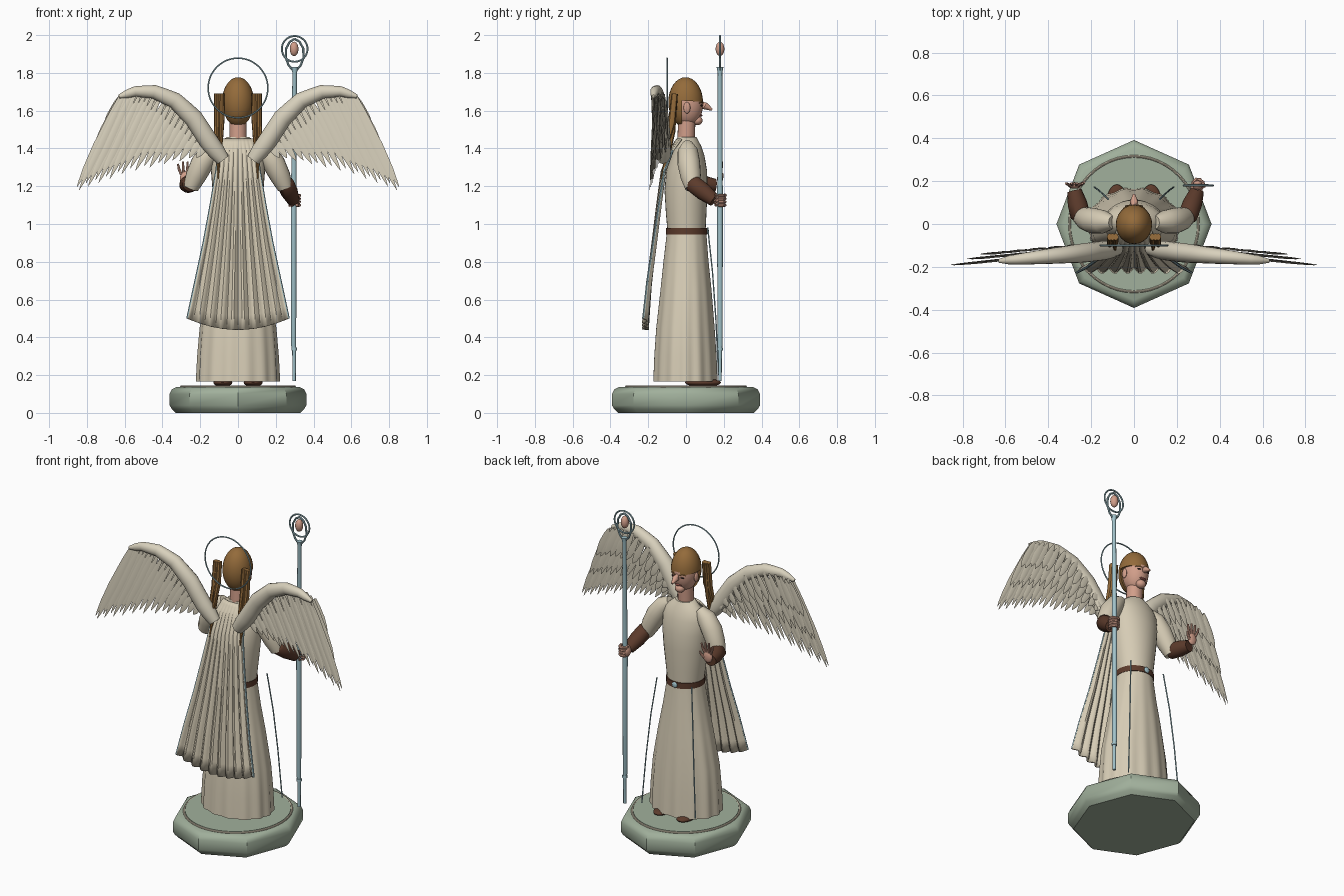
import bpy, bmesh, math
from math import sin, cos, pi
from mathutils import Vector as V, Matrix

if "Cube" in bpy.data.objects:
    bpy.data.objects.remove(bpy.data.objects["Cube"], do_unlink=True)
parts = []


def material(name, *srgb):
    m = bpy.data.materials.new(name)
    c = [((s + 0.055) / 1.055) ** 2.4 for s in srgb] + [1]
    m.diffuse_color = c
    m.use_nodes = True
    m.node_tree.nodes["Principled BSDF"].inputs["Base Color"].default_value = c
    return m


CLOTH = material("cream cloth", 0.84, 0.80, 0.71)
WING = material("pale feather", 0.85, 0.82, 0.74)
SKIN = material("skin", 0.82, 0.62, 0.54)
HAIR = material("golden brown hair", 0.58, 0.42, 0.23)
LEATHER = material("brown leather", 0.36, 0.23, 0.17)
STONE = material("green grey stone", 0.63, 0.69, 0.61)
METAL = material("pale blue metal", 0.63, 0.76, 0.79)
DARK = material("dark brown", 0.22, 0.16, 0.14)
LIP = material("rose lip", 0.62, 0.36, 0.33)


def finish(name, bm, mat):
    bmesh.ops.recalc_face_normals(bm, faces=bm.faces)
    me = bpy.data.meshes.new(name)
    bm.to_mesh(me)
    bm.free()
    me.materials.append(mat)
    ob = bpy.data.objects.new(name, me)
    bpy.context.collection.objects.link(ob)
    parts.append(ob)
    return ob


def skin(name, rings, mat):
    """Bridge equal rings of points and cap both ends."""
    bm = bmesh.new()
    rows = [[bm.verts.new(p) for p in r] for r in rings]
    n = len(rows[0])
    for a, b in zip(rows, rows[1:]):
        for i in range(n):
            bm.faces.new((a[i], a[(i + 1) % n], b[(i + 1) % n], b[i]))
    bm.faces.new(rows[0])
    bm.faces.new(rows[-1])
    return finish(name, bm, mat)


def lathe(name, profile, mat, n=32, ripple=0, folds=14):
    """Profile rows: z, x radius, y radius, y centre; folds deepen downwards."""
    top, low = profile[-1][0], profile[0][0]
    rings = []
    for z, rx, ry, cy in profile:
        depth = ripple * (top - z) / (top - low)
        ring = []
        for i in range(n):
            a = 2 * pi * i / n
            k = 1 + depth * cos(a * folds)
            ring.append((rx * k * cos(a), cy + ry * k * sin(a), z))
        rings.append(ring)
    return skin(name, rings, mat)


def tube(name, path, radii, mat, n=12, flat=1.0):
    """Round tube along a path; flat squashes it across y."""
    path = [V(p) for p in path]
    if not isinstance(radii, (list, tuple)):
        radii = [radii] * len(path)
    rings = []
    for i, p in enumerate(path):
        t = (path[min(i + 1, len(path) - 1)] - path[max(i - 1, 0)]).normalized()
        ref = V((1, 0, 0)) if abs(t.y) > 0.8 else V((0, 1, 0))
        u = t.cross(ref).normalized()
        w = t.cross(u)
        rings.append([p + radii[i] * (u * cos(2 * pi * k / n) + w * flat * sin(2 * pi * k / n))
                      for k in range(n)])
    return skin(name, rings, mat)


def ball(name, loc, size, mat, cut=None):
    """Ellipsoid, optionally keeping only the part on the cut's normal side."""
    bm = bmesh.new()
    bmesh.ops.create_uvsphere(bm, u_segments=24, v_segments=16, radius=1,
                              matrix=Matrix.Translation(loc) @ Matrix.Diagonal((*size, 1)))
    if cut:
        bmesh.ops.bisect_plane(bm, geom=bm.verts[:] + bm.edges[:] + bm.faces[:],
                               plane_co=cut[0], plane_no=cut[1], clear_inner=True)
        bmesh.ops.holes_fill(bm, edges=bm.edges)
    return finish(name, bm, mat)


def ring(name, loc, r, thick, mat, upright=True, scale=(1, 1, 1)):
    bpy.ops.mesh.primitive_torus_add(location=loc, major_radius=r, minor_radius=thick,
                                     major_segments=48, minor_segments=8,
                                     rotation=(pi / 2 if upright else 0, 0, 0))
    ob = bpy.context.object
    ob.name, ob.scale = name, scale
    ob.data.materials.append(mat)
    parts.append(ob)


def sample(pts, t):
    """Linear point on an evenly spaced polyline."""
    f = t * (len(pts) - 1)
    i = min(int(f), len(pts) - 2)
    return V(pts[i]).lerp(V(pts[i + 1]), f - i)


# Octagonal pedestal
lathe("pedestal", [(0, .33, .36, 0), (.02, .35, .38, 0), (.04, .362, .392, 0), (.1, .362, .392, 0),
                   (.125, .35, .38, 0), (.137, .325, .355, 0)], STONE, 8)
lathe("pedestal_top", [(.13, .295, .31, 0), (.145, .295, .31, 0)], STONE, 48)
ring("pedestal_ring", (0, 0, .139), .31, .006, CLOTH, False, (.97, 1.02, 1))

# Robe, belt and shoes
lathe("skirt", [(.165, .218, .17, -.003), (.3, .212, .165, -.003), (.45, .2, .155, -.003),
                (.65, .165, .136, 0), (.8, .135, .12, 0), (.96, .107, .104, .003)], CLOTH, 84, .025)
lathe("torso", [(.95, .105, .1, .003), (1.05, .118, .107, .001), (1.18, .135, .114, 0),
                (1.28, .143, .108, .004), (1.36, .14, .088, .01), (1.41, .12, .07, .012),
                (1.44, .085, .056, .01), (1.46, .06, .05, .006)], CLOTH)
lathe("belt", [(.945, .112, .109, .003), (.98, .112, .109, .003)], LEATHER)
ball("buckle", (0, .113, .963), (.018, .008, .018), METAL)
for side, label in ((1, "left"), (-1, "right")):
    ball(label + "_shoe", (side * .08, .09, .16), (.05, .095, .022), LEATHER)
    tube(label + "_front_cord", [(side * x, y, z) for x, y, z in
         ((.12, .115, .98), (.145, .14, .75), (.165, .158, .5), (.185, .172, .2))], .004, METAL, 6)

# Pleated cape with edge trim
spine = [(.08, -.045, 1.45), (.1, -.085, 1.39), (.115, -.125, 1.28), (.145, -.148, 1.1),
         (.182, -.172, .9), (.225, -.198, .7), (.268, -.215, .5)]
bm = bmesh.new()
cols, rows, grid = 64, 18, []
for j in range(rows + 1):
    t = j / rows
    w, y, z = sample(spine, t)
    grid.append([bm.verts.new((w * u, y + .012 * t * cos(u * 9 * pi) + .02 * (1 - t) * u * u,
                               z - .06 * (1 - u * u) * t ** 3))
                 for u in (2 * i / cols - 1 for i in range(cols + 1))])
for a, b in zip(grid, grid[1:]):
    for i in range(cols):
        bm.faces.new((a[i], a[i + 1], b[i + 1], b[i]))
cape = finish("cape", bm, CLOTH)
mod = cape.modifiers.new("thickness", "SOLIDIFY")
mod.thickness, mod.offset = .012, 0
for side in (1, -1):
    tube("cape_trim", [(side * w, y - .012 * i / 6 + .02 * (1 - i / 6), z)
                       for i, (w, y, z) in enumerate(spine)][1:], .006, METAL, 6)

# Head and face
tube("neck", [(0, 0, 1.43), (0, .005, 1.57)], .046, SKIN, 20)
ball("head", (0, .008, 1.635), (.074, .083, .115), SKIN)
tube("nose", [(0, .08, 1.645), (0, .1, 1.625), (0, .138, 1.605)], [.008, .02, .006], SKIN, 10)
ball("chin", (0, .06, 1.548), (.03, .028, .025), SKIN)
ball("mouth", (0, .078, 1.575), (.022, .009, .006), LIP)
for side in (1, -1):
    ball("eye", (side * .03, .082, 1.627), (.013, .006, .005), DARK)
    tube("eyebrow", [(side * .014, .09, 1.641), (side * .032, .084, 1.646), (side * .05, .071, 1.641)],
         .003, HAIR, 6)
    ball("ear", (side * .075, .005, 1.615), (.01, .018, .03), SKIN)

# Hair and halo
skull = ((0, -.002, 1.645), (.085, .092, .132))
ball("hair_cap", *skull, HAIR, ((0, 0, 1.652), (0, .06, 1)))
ball("hair_back", *skull, HAIR, ((0, -.022, 1.6), (0, -1, 0)))
for side in (1, -1):
    for x, length in ((.085, .3), (.1, .45), (.113, .34)):
        tube("hair_lock", [(side * x, -.06, 1.69), (side * x, -.075, 1.69 - length * .45),
                           (side * (x + .004), -.105, 1.69 - length * .8),
                           (side * (x + .004), -.13, 1.69 - length)],
             [.013, .014, .01, .003], HAIR, 8, 1.3)
ring("halo", (0, -.1, 1.72), .158, .004, METAL)

# Sleeves and bracers
wrists = {1: V((.293, .15, 1.125)), -1: V((-.278, .155, 1.205))}
for side, wrist in wrists.items():
    label = "left" if side > 0 else "right"
    elbow = V((side * .25, .035, 1.215))
    tube(label + "_sleeve", [(side * .1, .008, 1.42), (side * .145, .01, 1.385), (side * .19, .015, 1.32),
                             (side * .225, .025, 1.25), (side * .25, .035, 1.19)],
         [.03, .054, .06, .054, .04], CLOTH, 20)
    tube(label + "_bracer", [elbow + V((0, -.015, .015)), elbow, elbow.lerp(wrist, .5), wrist],
         [.03, .046, .046, .034], LEATHER, 16)

# Gripping hand and open hand
ball("left_palm", (.285, .175, 1.125), (.022, .03, .035), SKIN)
for i in range(4):
    z = 1.1 + .017 * i
    tube("gripping_finger", [(.3 + .026 * cos(a), .18 + .026 * sin(a), z)
                             for a in (pi * (1 - k / 5 * 1.35) for k in range(6))], .009, SKIN, 8)
tube("left_thumb", [(.275, .19, 1.15), (.29, .208, 1.152), (.312, .205, 1.148)], .009, SKIN, 8)
ball("right_palm", (-.278, .18, 1.24), (.03, .015, .038), SKIN)
for i in range(4):
    x, spread = -.3 + .014 * i, (i - 1.5) * .008
    tip = 1.318 + (.012 if i in (1, 2) else 0)
    tube("open_finger", [(x, .181, 1.262), (x + spread, .187, 1.29), (x + 1.5 * spread, .19, tip)],
         [.008, .0075, .005], SKIN, 8)
tube("right_thumb", [(-.258, .182, 1.228), (-.238, .19, 1.248), (-.232, .195, 1.268)],
     [.009, .008, .005], SKIN, 8)

# Staff with ringed jewel
tube("staff", [(.297, .18, .17), (.297, .18, .34), (.294, .18, .36), (.295, .18, 1.1), (.3, .18, 1.8),
               (.3, .18, 1.83)], [.009, .01, .014, .015, .012, .018], METAL, 12)
tube("staff_knob", [(.297, .18, .33), (.297, .18, .345)], .015, METAL)
for side in (1, -1):
    tube("staff_fork", [(.3 + side * x, .18, z) for x, z in
                        ((.005, 1.81), (.032, 1.84), (.047, 1.88), (.045, 1.93), (.026, 1.965), (0, 1.98))],
         .006, METAL, 8)
ring("staff_ring", (.3, .18, 1.927), .068, .005, METAL)
ball("jewel", (.297, .18, 1.927), (.023, .023, .038), SKIN)


def feather(root, tip, width, thick=.004):
    """Pointed blade with a raised centre rib."""
    root, tip = V(root), V(tip)
    across = (tip - root).cross(V((0, 1, 0))).normalized() * width
    rib = V((0, thick, 0))
    rings = []
    for t, w in ((0, .35), (.2, .75), (.55, 1), (.8, .75), (.93, .35), (1, .03)):
        p = root.lerp(tip, t)
        rings.append([p + across * w, p + rib * max(w, .3), p - across * w, p - rib * max(w, .3)])
    skin("feather", rings, WING)


# Wings: tapering leading edge, long feathers and two covert rows
arm = [(.08, -.115, 1.34), (.15, -.125, 1.43), (.235, -.135, 1.56), (.335, -.145, 1.655),
       (.445, -.155, 1.7), (.545, -.165, 1.702), (.63, -.172, 1.675)]
tips = [(.22, -.13, 1.35), (.36, -.14, 1.325), (.48, -.155, 1.295), (.6, -.165, 1.27),
        (.7, -.175, 1.23), (.79, -.185, 1.2), (.865, -.195, 1.17)]
for side, label in ((1, "left"), (-1, "right")):
    flip = V((side, 1, 1))
    smooth_arm = [sample(arm, k / 12) * flip for k in range(13)]
    tube(label + "_wing_arm", smooth_arm,
         [.036, .046, .05, .05, .05, .047, .043, .04, .036, .032, .027, .022, .01], WING, 16, .9)
    for length, count, width, forward in ((1, 20, .019, 0), (.68, 16, .021, .02), (.4, 14, .022, .036)):
        for i in range(count):
            t = i / (count - 1)
            root = sample(arm, .18 + .81 * t)
            tip = root.lerp(sample(tips, t), length * (1 - .05 * (i % 2)))
            shift = V((0, forward + .004 * (i % 2), 0))
            feather((root + shift) * flip, (tip + shift) * flip, width)

# Smooth shading with sharp edges kept
bpy.ops.object.select_all(action="DESELECT")
for ob in parts:
    ob.select_set(True)
bpy.context.view_layer.objects.active = parts[0]
bpy.ops.object.shade_smooth_by_angle(angle=math.radians(40))
